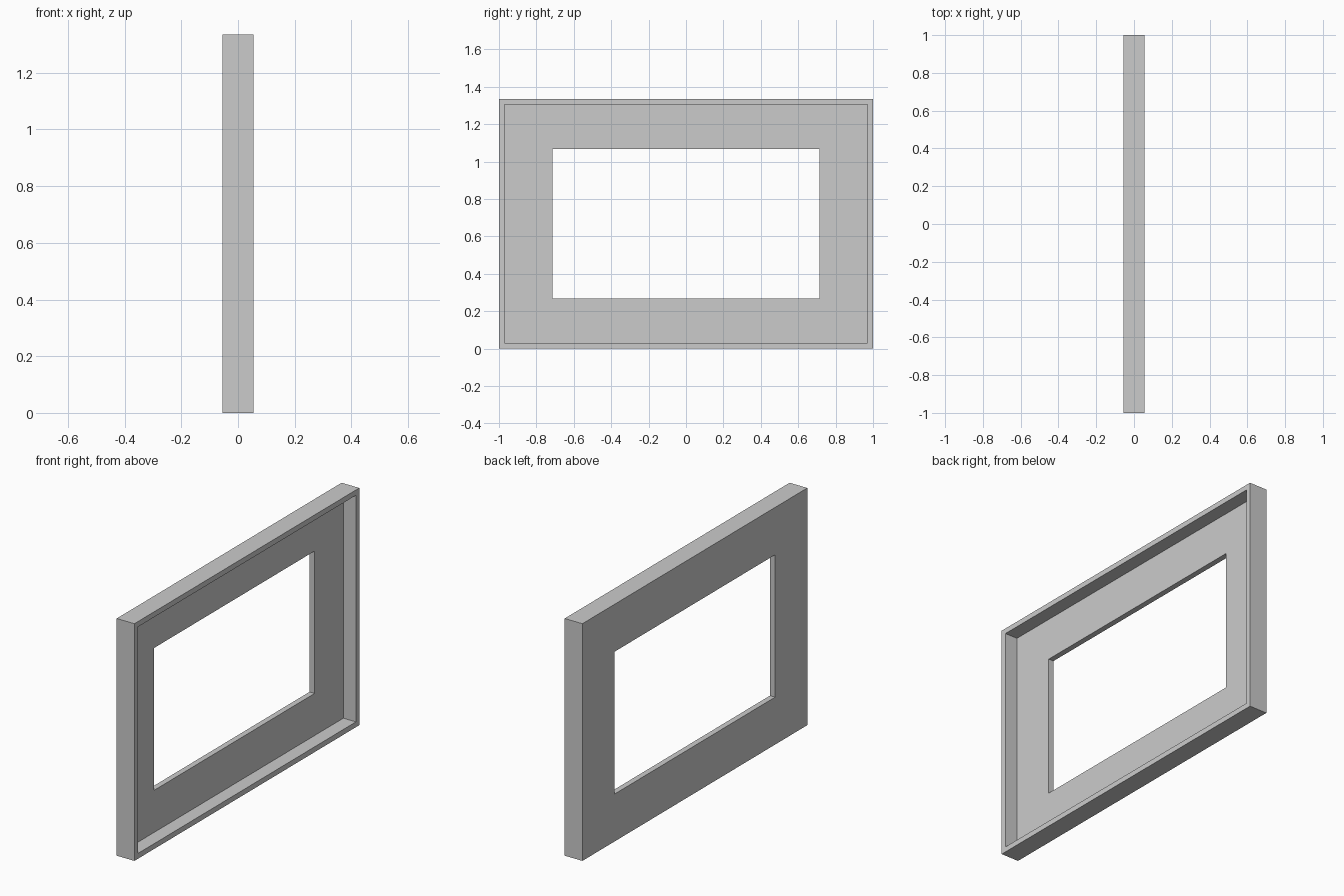
import bpy
import bmesh

cube = bpy.data.objects.get("Cube")
if cube:
    bpy.data.objects.remove(cube, do_unlink=True)

# Main dimensions
HALF_DEPTH = 0.055      # along x
HALF_WIDTH = 1.0        # along y
HEIGHT = 1.335          # along z
RIM = 0.03              # lip width around the recess
PANEL = 0.032           # thickness of the back panel
OPEN_HALF_WIDTH = 0.714
OPEN_BORDER = 0.267

# Plain grey material
grey = bpy.data.materials.new("light_grey")
grey.use_nodes = True
colour = (0.6, 0.6, 0.6, 1.0)
grey.diffuse_color = colour
grey.node_tree.nodes["Principled BSDF"].inputs["Base Color"].default_value = colour


def rectangle(bm, x, half_width, border):
    """Four corners of a rectangle at depth x, inset vertically by border."""
    low, high = border, HEIGHT - border
    corners = [(-half_width, low), (half_width, low),
               (half_width, high), (-half_width, high)]
    return [bm.verts.new((x, y, z)) for y, z in corners]


# Frame cross-section, swept around as closed rings of corners
back, front = -HALF_DEPTH, HALF_DEPTH
floor = back + PANEL
section = [
    (back, HALF_WIDTH, 0),                  # outer back edge
    (front, HALF_WIDTH, 0),                 # outer front edge
    (front, HALF_WIDTH - RIM, RIM),         # inner edge of lip
    (floor, HALF_WIDTH - RIM, RIM),         # foot of recess wall
    (floor, OPEN_HALF_WIDTH, OPEN_BORDER),  # opening, recess side
    (back, OPEN_HALF_WIDTH, OPEN_BORDER),   # opening, back side
]

bm = bmesh.new()
rings = [rectangle(bm, *point) for point in section]
for ring, following in zip(rings, rings[1:] + rings[:1]):
    for i in range(4):
        j = (i + 1) % 4
        bm.faces.new((ring[i], ring[j], following[j], following[i]))
bmesh.ops.recalc_face_normals(bm, faces=bm.faces)

mesh = bpy.data.meshes.new("recessed_frame")
bm.to_mesh(mesh)
bm.free()
mesh.materials.append(grey)
frame = bpy.data.objects.new("recessed_frame", mesh)
bpy.context.collection.objects.link(frame)
